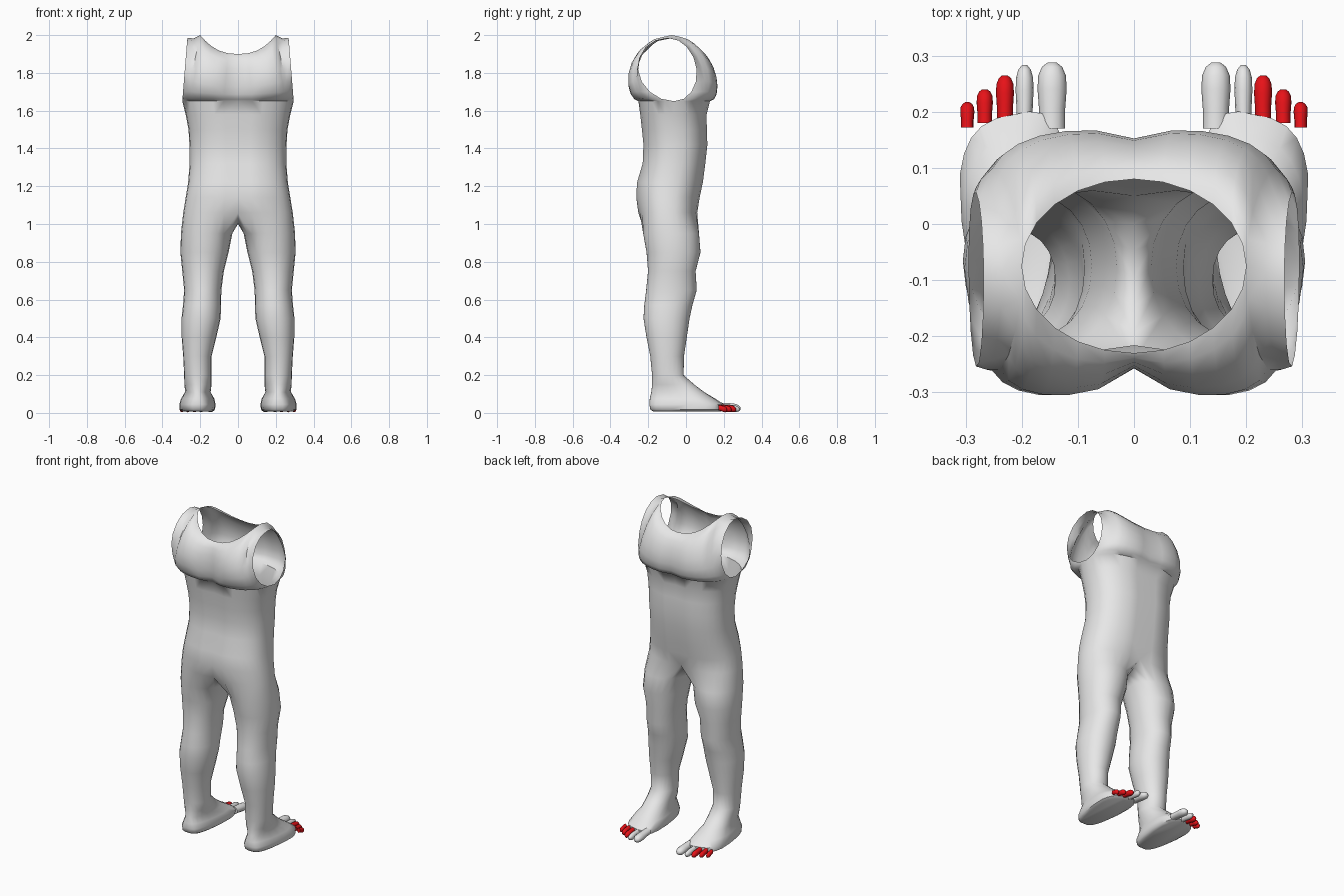
import bpy, bmesh
from math import sin, cos, pi, radians

cube = bpy.data.objects.get("Cube")
if cube:
    bpy.data.objects.remove(cube)


def material(name, rgb):
    m = bpy.data.materials.new(name)
    m.use_nodes = True
    m.diffuse_color = (*rgb, 1)
    m.node_tree.nodes["Principled BSDF"].inputs["Base Color"].default_value = (*rgb, 1)
    return m


GREY = material("light grey", (0.8, 0.8, 0.8))
RED = material("red", (0.8, 0.006, 0.009))
N = 8            # columns per quarter of the torso
INNER = 5        # extra columns on the inside of each leg


def power(v, e):
    return abs(v) ** e * (1 if v >= 0 else -1)


def oval(angle, x0, x1, y0, y1, p):
    """Point on a rounded-square outline."""
    x = (x0 + x1) / 2 + (x1 - x0) / 2 * power(cos(angle), 2 / p)
    y = (y0 + y1) / 2 + (y1 - y0) / 2 * power(sin(angle), 2 / p)
    return x, y


def skin(bm, a, b, closed=False):
    """Join two equally long rows of vertices with quads."""
    count = len(a) if closed else len(a) - 1
    for i in range(count):
        j = (i + 1) % len(a)
        face = list(dict.fromkeys((a[i], a[j], b[j], b[i])))
        if len(face) > 2 and not bm.faces.get(face):
            bm.faces.new(face)


def finish(bm, name, mat):
    """Make a smooth object, mirrored to the other side."""
    bmesh.ops.recalc_face_normals(bm, faces=bm.faces)
    outer = max(bm.faces, key=lambda f: f.calc_center_median().x)
    if outer.normal.x < 0:
        bmesh.ops.reverse_faces(bm, faces=bm.faces)
    mesh = bpy.data.meshes.new(name)
    bm.to_mesh(mesh)
    bm.free()
    mesh.materials.append(mat)
    ob = bpy.data.objects.new(name, mesh)
    bpy.context.collection.objects.link(ob)
    mod = ob.modifiers.new("mirror", "MIRROR")
    mod.use_clip = True
    mod.merge_threshold = 0.0005
    for o in bpy.context.selected_objects:
        o.select_set(False)
    ob.select_set(True)
    bpy.context.view_layer.objects.active = ob
    bpy.ops.object.shade_smooth_by_angle(angle=radians(50))


bm = bmesh.new()

# Torso rings: height, half width, back, front
TORSO = [(1.06, 0.29, -0.255, 0.062), (1.14, 0.277, -0.266, 0.075),
         (1.22, 0.264, -0.262, 0.092), (1.32, 0.256, -0.232, 0.105),
         (1.42, 0.257, -0.228, 0.116), (1.50, 0.262, -0.236, 0.113),
         (1.58, 0.277, -0.245, 0.112), (1.65, 0.295, -0.255, 0.13)]
torso = []
for z, w, back, front in TORSO:
    row = []
    for k in range(2 * N + 1):
        x, y = oval(pi / 2 - pi * k / (2 * N), -w, w, back, front, 2.4)
        if k in (0, 2 * N):                      # spine and breastbone groove
            x = 0
            y -= 0.012 * (1 if k == 0 else -1)
        row.append(bm.verts.new((x, y, z)))
    torso.append(row)
for a, b in zip(torso, torso[1:]):
    skin(bm, a, b)

# Chest and upper back, leaving the neck and arm openings
STEPS = 8
chest_line = torso[-1]
shoulder = {}
for side in (1, -1):
    columns = []
    for k in range(N + 1):
        start = chest_line[k if side > 0 else 2 * N - k]
        if k <= N - 2:                           # neckline
            a = pi / 2 * (1 - k / (N - 2))
            x = 0.2 * cos(a)
            top = (x, -0.075 + side * 0.155 * sin(a), 1.9 + 0.1 * (x / 0.2) ** 2.5)
        else:                                    # shoulder strap
            top = (0.235, -0.085, 1.982) if k == N - 1 else (0.268, -0.095, 1.986)
        u = k / N
        bulge = 0.05 + 0.085 * u if side > 0 else 0.02 + 0.155 * u ** 0.7
        column = [start]
        for i in range(1, STEPS + 1):
            t = i / STEPS
            s = (1 - cos(pi * t)) / 2
            if i == STEPS and k >= N - 2 and k in shoulder:
                column.append(shoulder[k])
                continue
            p = [c + (d - c) * s for c, d in zip(start.co, top)]
            p[1] += side * bulge * sin(pi * t)
            column.append(bm.verts.new(p))
        if k >= N - 2:
            shoulder[k] = column[-1]
        columns.append(column)
    for a, b in zip(columns, columns[1:]):
        skin(bm, a, b)

# Crotch strip on the centre line, from back to front
back_y, front_y = torso[0][-1].co.y, torso[0][0].co.y
crotch = []
for i in range(1, INNER + 1):
    t = i / (INNER + 1)
    crotch.append(bm.verts.new((0, back_y + (front_y - back_y) * t,
                                1.0 + 0.06 * (2 * t - 1) ** 2)))

# Leg and foot rings: height, inner, outer, back, front, squareness
LEG = [(0.95, 0.03, 0.302, -0.228, 0.07, 2.1), (0.85, 0.05, 0.305, -0.21, 0.078, 2.1),
       (0.75, 0.075, 0.295, -0.202, 0.052, 2.1), (0.65, 0.088, 0.285, -0.212, 0.058, 2.1),
       (0.57, 0.09, 0.291, -0.222, 0.035, 2.1), (0.50, 0.092, 0.299, -0.226, 0.02, 2.1),
       (0.40, 0.115, 0.298, -0.21, 0.005, 2.1), (0.30, 0.14, 0.29, -0.19, -0.01, 2.1),
       (0.20, 0.14, 0.285, -0.18, -0.012, 2.1), (0.15, 0.14, 0.284, -0.18, 0.045, 2.1),
       (0.11, 0.138, 0.288, -0.185, 0.10, 2.2), (0.075, 0.122, 0.305, -0.193, 0.16, 2.5),
       (0.045, 0.116, 0.313, -0.195, 0.205, 3.2), (0.018, 0.12, 0.311, -0.19, 0.205, 3.2),
       (0.008, 0.135, 0.295, -0.175, 0.19, 3.0)]
SPREAD = radians(130)
angles = [SPREAD * (1 - k / N) for k in range(2 * N + 1)]
angles += [-SPREAD - (2 * pi - 2 * SPREAD) * i / (INNER + 1) for i in range(1, INNER + 1)]
previous = torso[0] + crotch
for z, x0, x1, y0, y1, p in LEG:
    row = []
    for a in angles:
        x, y = oval(a, x0, x1, y0, y1, p)
        if z < 0.14:                             # narrow heel, slanted toe line
            x = 0.212 + (x - 0.212) * (1 - 0.25 * min(1, max(0, (0.05 - y) / 0.2)))
            y -= max(0, y - 0.05) * (x - 0.17) * 1.3
        row.append(bm.verts.new((x, y, z)))
    skin(bm, previous, row, closed=True)
    previous = row
bm.faces.new(previous)                           # sole
finish(bm, "body", GREY)

# Toes: name, centre x, half width, tip y, root y, half height, material
TOES = [("big_toe", 0.146, 0.026, 0.288, 0.17, 0.023, GREY),
        ("second_toe", 0.195, 0.016, 0.283, 0.17, 0.019, GREY),
        ("third_toe", 0.230, 0.016, 0.265, 0.185, 0.018, RED),
        ("fourth_toe", 0.266, 0.0145, 0.240, 0.18, 0.017, RED),
        ("little_toe", 0.297, 0.0125, 0.217, 0.172, 0.016, RED)]
SHAPE = [(0, 0.9), (0.3, 0.9), (0.6, 1), (0.8, 0.95), (0.93, 0.7), (1, 0.3)]
for name, cx, w, tip, root, h, mat in TOES:
    bm = bmesh.new()
    rows = []
    for t, r in SHAPE:
        rows.append([bm.verts.new((cx + w * r * cos(a), root + (tip - root) * t,
                                   h + 0.012 * (1 - t) + h * r * sin(a)))
                     for a in (2 * pi * i / 12 for i in range(12))])
    for a, b in zip(rows, rows[1:]):
        skin(bm, a, b, closed=True)
    bm.faces.new(rows[0])
    bm.faces.new(rows[-1])
    finish(bm, name, mat)
